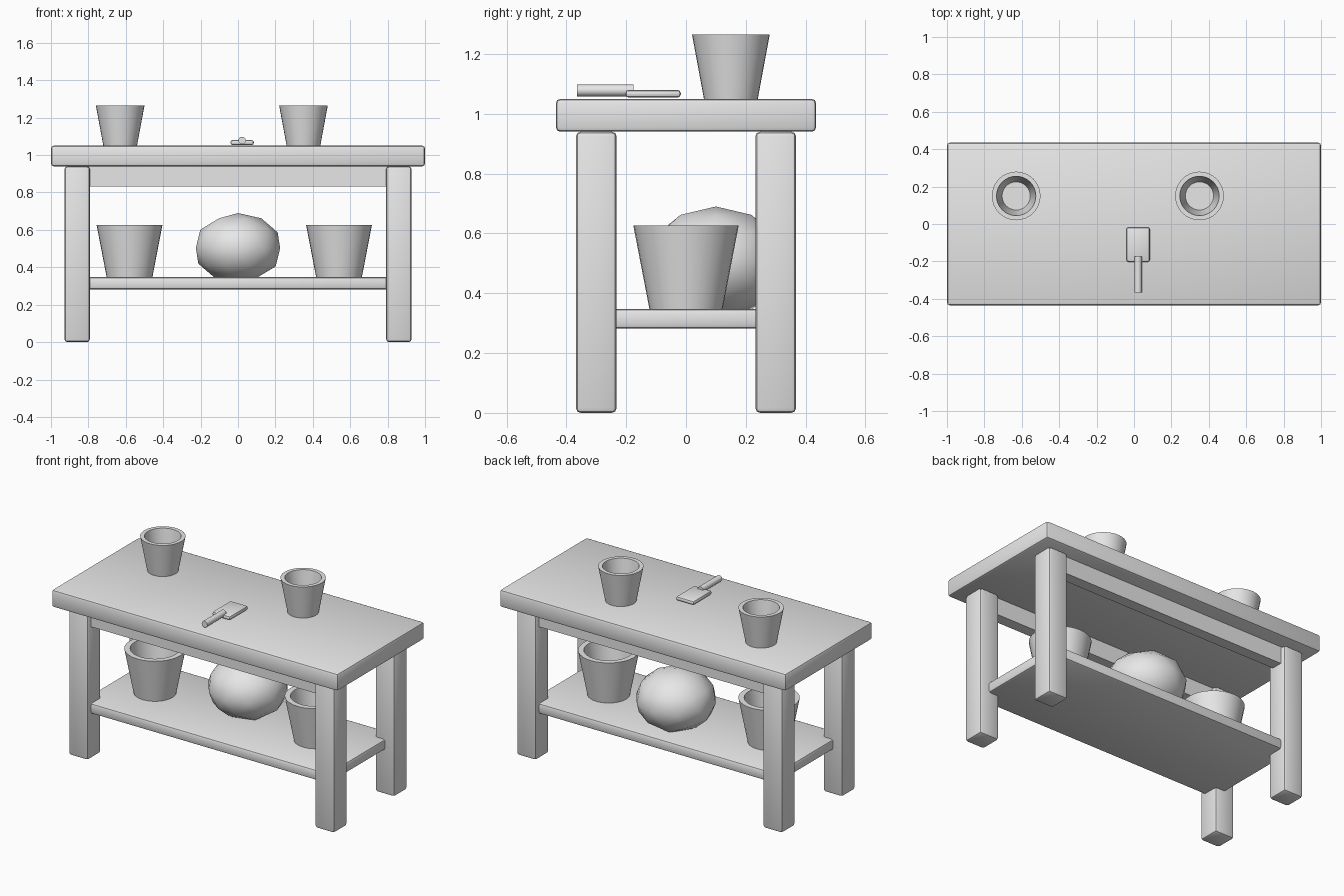
import bpy, bmesh, math
from mathutils import Matrix

cube = bpy.data.objects.get("Cube")
if cube:
    bpy.data.objects.remove(cube, do_unlink=True)

grey = bpy.data.materials.new("plain_grey")
grey.use_nodes = True
grey.diffuse_color = (0.8, 0.8, 0.8, 1)
grey.node_tree.nodes["Principled BSDF"].inputs["Base Color"].default_value = (0.8, 0.8, 0.8, 1)


def finish(name, bm, smooth=True):
    """Turn a bmesh into a named object, smooth with sharp edges kept."""
    bmesh.ops.recalc_face_normals(bm, faces=bm.faces)
    mesh = bpy.data.meshes.new(name)
    bm.to_mesh(mesh)
    bm.free()
    mesh.materials.append(grey)
    obj = bpy.data.objects.new(name, mesh)
    bpy.context.collection.objects.link(obj)
    if smooth:
        bpy.ops.object.select_all(action="DESELECT")
        obj.select_set(True)
        bpy.context.view_layer.objects.active = obj
        bpy.ops.object.shade_smooth_by_angle(angle=math.radians(35))
    return obj


def box(name, centre, size, bevel):
    """Box with rounded edges."""
    bm = bmesh.new()
    bmesh.ops.create_cube(bm, size=1, matrix=Matrix.Translation(centre) @ Matrix.Diagonal((*size, 1)))
    if bevel:
        bmesh.ops.bevel(bm, geom=bm.edges[:], offset=bevel, segments=2, profile=0.5, affect="EDGES")
    return finish(name, bm)


def pot(name, x, y, z, height, r_top, r_base):
    """Hollow tapered pot, spun from a wall profile."""
    wall = 0.19 * r_top
    floor = 0.12 * height
    profile = [(0, 0), (r_base, 0), (r_top, height), (r_top - wall, height),
               (r_base - wall * 0.6, floor), (0, floor)]
    bm = bmesh.new()
    verts = [bm.verts.new((r, 0, h)) for r, h in profile]
    edges = [bm.edges.new(pair) for pair in zip(verts, verts[1:])]
    bmesh.ops.spin(bm, geom=verts + edges, cent=(0, 0, 0), axis=(0, 0, 1),
                   angle=math.tau, steps=32, use_duplicate=False)
    bmesh.ops.remove_doubles(bm, verts=bm.verts, dist=0.0001)
    bmesh.ops.translate(bm, verts=bm.verts, vec=(x, y, z))
    return finish(name, bm)


# Bench frame
box("table_top", (0, 0, 0.995), (2, 0.87, 0.11), 0.015)
box("lower_shelf", (0, 0, 0.315), (1.73, 0.67, 0.066), 0.014)
for y, depth in ((-1, "front"), (1, "back")):
    box(depth + "_apron", (0, y * 0.30, 0.888), (1.62, 0.07, 0.11), 0)
    for x, side in ((-1, "right"), (1, "left")):
        box(f"{depth}_{side}_leg", (x * 0.86, y * 0.30, 0.47), (0.136, 0.136, 0.94), 0.016)

# Pots on the top and on the shelf
pot("top_pot_right", -0.63, 0.15, 1.05, 0.215, 0.13, 0.09)
pot("top_pot_left", 0.35, 0.15, 1.05, 0.215, 0.13, 0.09)
pot("shelf_pot_right", -0.58, 0, 0.346, 0.28, 0.176, 0.122)
pot("shelf_pot_left", 0.54, 0, 0.346, 0.28, 0.176, 0.122)

# Faceted squashed sack resting on the shelf
bm = bmesh.new()
bmesh.ops.create_icosphere(bm, subdivisions=2, radius=1,
                           matrix=Matrix.Translation((0, 0.1, 0.503)) @ Matrix.Diagonal((0.237, 0.237, 0.187, 1)))
finish("round_sack", bm)

# Trowel
box("trowel_blade", (0.022, -0.11, 1.067), (0.125, 0.185, 0.026), 0.011)
bm = bmesh.new()
bmesh.ops.create_cone(bm, cap_ends=True, segments=12, radius1=0.02, radius2=0.02, depth=0.19,
                      matrix=Matrix.Translation((0.022, -0.27, 1.078)) @ Matrix.Rotation(math.pi / 2, 4, "X"))
finish("trowel_handle", bm)
